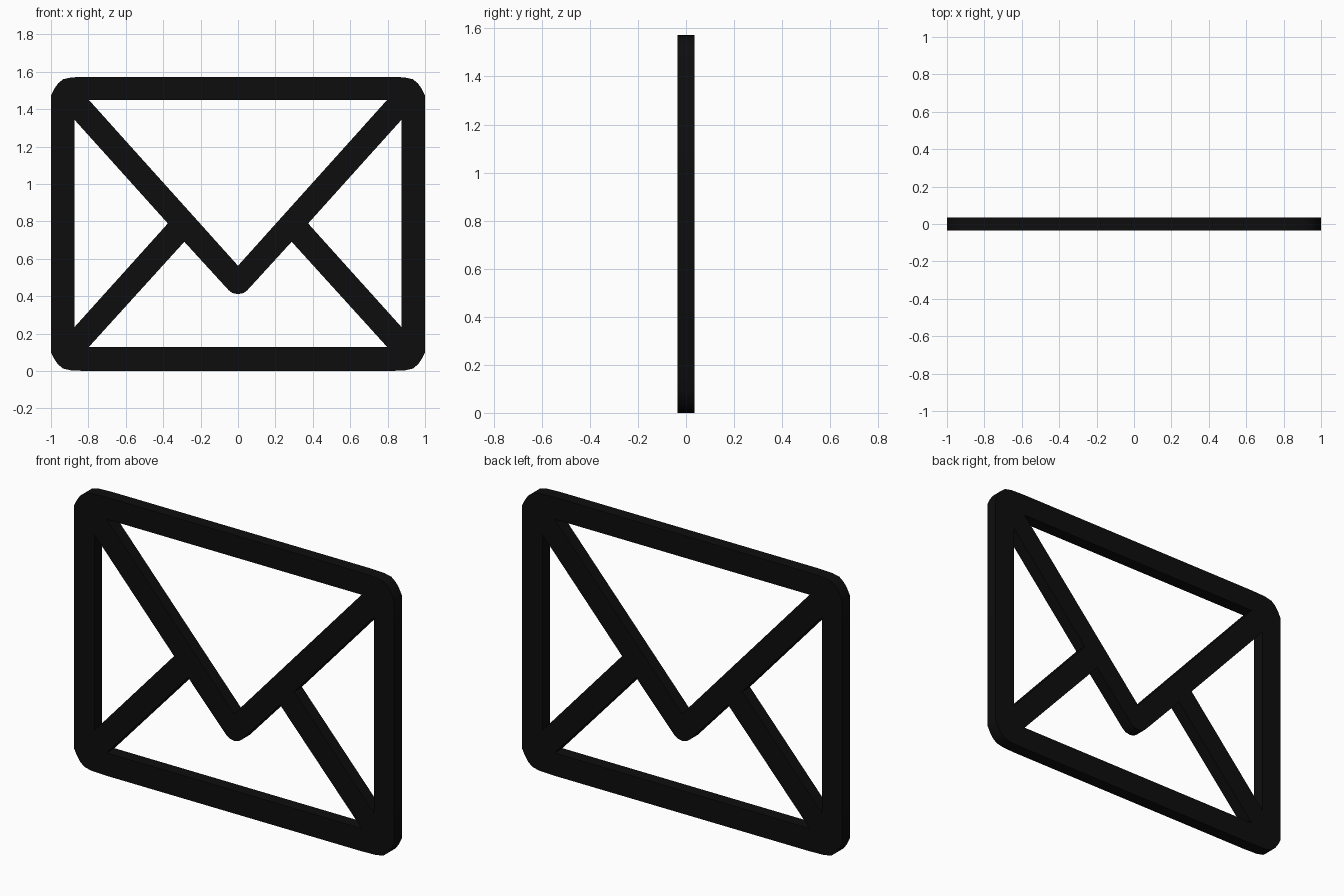
import bpy
from math import radians

if "Cube" in bpy.data.objects:
    bpy.data.objects.remove(bpy.data.objects["Cube"])

HALF_DEPTH = 0.035
HEIGHT = 1.573


def mirror_x(half):
    """Close a left-hand chain of (x, z) points with its right-hand mirror."""
    return half + [(-x, z) for x, z in reversed(half) if abs(x) > 1e-6]


# Outer border with rounded corners
corner = [(-1, 0.1), (-0.982, 0.064), (-0.962, 0.035), (-0.935, 0.013), (-0.89, 0.003), (-0.8, 0.0)]
left = [(x, HEIGHT - z) for x, z in reversed(corner)] + corner
border = mirror_x(left)

# Openings between the bars
top_opening = mirror_x([(-0.797, 1.449), (0, 0.563)])
left_opening = [(-0.873, 1.342), (-0.375, 0.789), (-0.873, 0.236)]
right_opening = [(-x, z) for x, z in left_opening]
bottom_opening = mirror_x([(-0.797, 0.129), (-0.287, 0.691), (-0.05, 0.432),
                           (-0.03, 0.417), (0, 0.411)])

# Filled flat curve with holes, given thickness
curve = bpy.data.curves.new("envelope_profile", 'CURVE')
curve.dimensions = '2D'
curve.fill_mode = 'BOTH'
curve.extrude = HALF_DEPTH
for loop in (border, top_opening, left_opening, right_opening, bottom_opening):
    spline = curve.splines.new('POLY')
    spline.points.add(len(loop) - 1)
    for point, (x, z) in zip(spline.points, loop):
        point.co = (x, z, 0, 1)
    spline.use_cyclic_u = True

envelope = bpy.data.objects.new("envelope", curve)
bpy.context.collection.objects.link(envelope)
envelope.rotation_euler.x = radians(90)
bpy.context.view_layer.objects.active = envelope
envelope.select_set(True)
bpy.ops.object.convert(target='MESH')
envelope = bpy.context.object
envelope.name = "envelope"
bpy.ops.object.transform_apply(location=False, rotation=True, scale=False)
bpy.ops.object.shade_smooth_by_angle(angle=radians(30))

# Black finish
black = bpy.data.materials.new("black")
black.diffuse_color = (0.004, 0.004, 0.004, 1)
black.use_nodes = True
black.node_tree.nodes["Principled BSDF"].inputs["Base Color"].default_value = black.diffuse_color
envelope.data.materials.clear()
envelope.data.materials.append(black)
